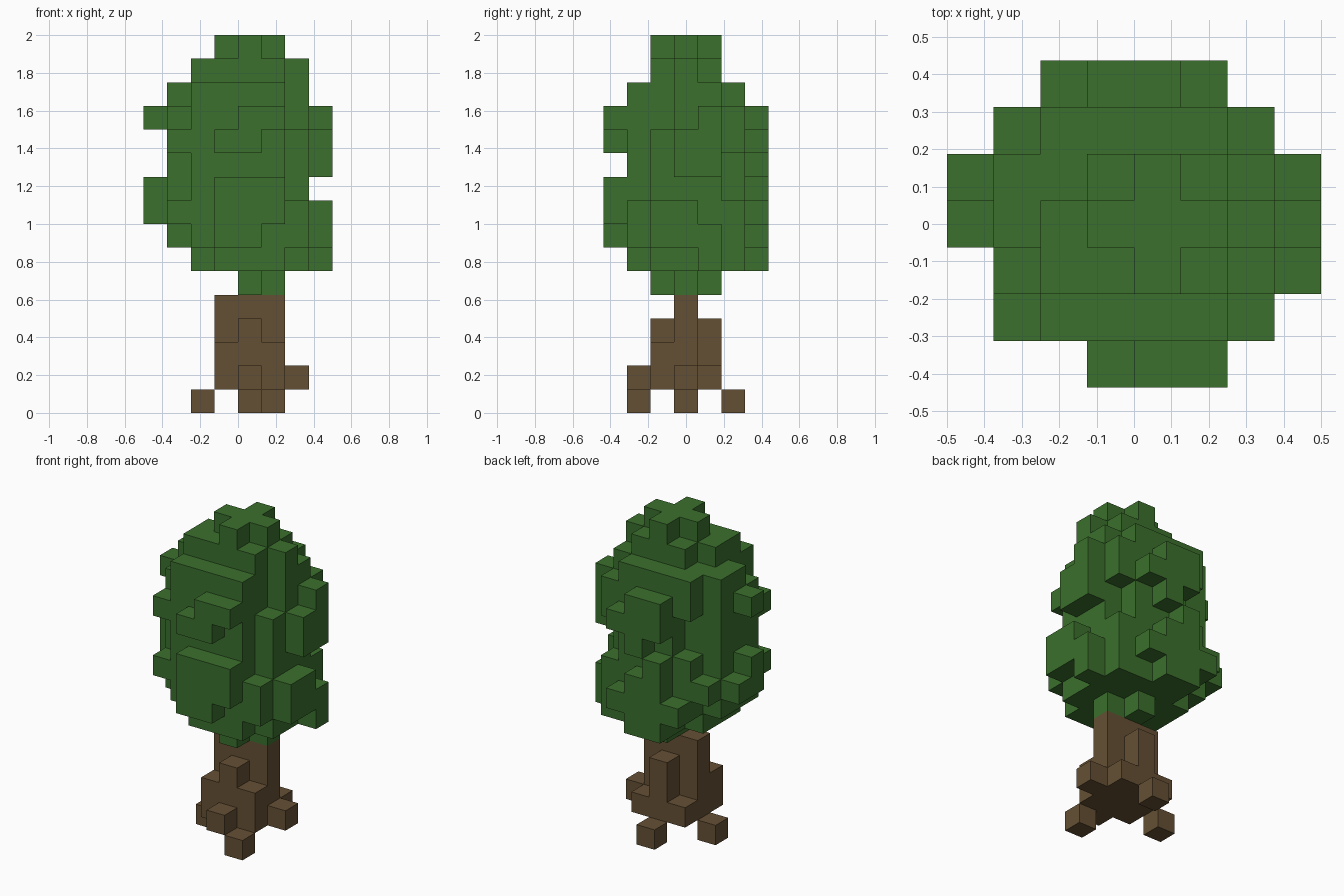
import bpy
import bmesh
from mathutils import Vector

cube = bpy.data.objects.get("Cube")
if cube:
    bpy.data.objects.remove(cube, do_unlink=True)

STEP = 0.125                              # edge of one block
ORIGIN = Vector((-0.5, -0.4375, 0))       # corner of the block grid


def material(name, colour):
    mat = bpy.data.materials.new(name)
    mat.use_nodes = True
    mat.diffuse_color = colour
    mat.node_tree.nodes["Principled BSDF"].inputs["Base Color"].default_value = colour
    return mat


def blocks(*boxes):
    """Fill grid cells from boxes given as inclusive x, y and z ranges."""
    cells = set()
    for xs, ys, zs in boxes:
        cells |= {(x, y, z)
                  for x in range(xs[0], xs[-1] + 1)
                  for y in range(ys[0], ys[-1] + 1)
                  for z in range(zs[0], zs[-1] + 1)}
    return cells


def build(name, cells, solid, mat):
    """Skin the exposed sides of the cells and merge coplanar faces."""
    bm = bmesh.new()
    for cell in cells:
        base = Vector(cell)
        for axis in range(3):
            for side in (0, 1):
                normal = Vector((0, 0, 0))
                normal[axis] = 2 * side - 1
                if tuple(int(c) for c in base + normal) in solid:
                    continue
                u, v = Vector((0, 0, 0)), Vector((0, 0, 0))
                u[(axis + 1) % 3] = v[(axis + 2) % 3] = 1
                corner = base + normal * side
                loop = [corner, corner + u, corner + u + v, corner + v]
                if not side:
                    loop.reverse()
                bm.faces.new([bm.verts.new(ORIGIN + p * STEP) for p in loop])
    bmesh.ops.remove_doubles(bm, verts=bm.verts, dist=STEP / 100)
    bmesh.ops.dissolve_limit(bm, angle_limit=0.01, verts=bm.verts, edges=bm.edges)
    mesh = bpy.data.meshes.new(name)
    bm.to_mesh(mesh)
    bm.free()
    mesh.materials.append(mat)
    obj = bpy.data.objects.new(name, mesh)
    bpy.context.collection.objects.link(obj)
    return obj


# Trunk: a slab with buttresses and a wide foot
trunk = blocks(
    ([3, 5], [3], [1, 4]),
    ([3, 5], [2], [1, 2]),
    ([4], [2, 4], [1, 3]),
    ([3, 5], [4], [1]),
)

# Roots: loose blocks around the foot
roots = blocks(
    ([4], [1], [1]),
    ([6], [3], [1]),
    ([5], [1], [0]),
    ([4], [5], [0]),
    ([2], [3], [0]),
)

# Crown: stacked layers, narrow at the neck and the tip
crown = blocks(
    ([4], [2, 4], [5]), ([4, 5], [3], [5]),
    ([3, 5], [1, 5], [6]), ([2, 6], [2, 4], [6]),
    ([2, 5], [1, 5], [7, 13]),
    ([1, 6], [2, 4], [7, 13]),
    ([2, 5], [2], [14]), ([2, 6], [3], [14]), ([3, 5], [4], [14]),
    ([4], [2, 4], [15]), ([3, 5], [3], [15]),
)
crown -= blocks(([2], [5], [10, 11]), ([1], [2], [13]), ([6], [2], [12, 13]))

# Leaf clumps that stick out on each side
front_clumps = blocks(
    ([4, 5], [0], [12]), ([3, 4], [0], [11]),
    ([3, 5], [0], [8, 9]), ([3, 4], [0], [7]),
    ([1], [1], [11]), ([1], [1], [8]), ([6], [1], [7, 8]),
)
back_clumps = blocks(
    ([3, 4], [6], [12]), ([3, 5], [6], [11]), ([4], [6], [10]),
    ([3], [6], [9]), ([3, 4], [6], [8]),
    ([2, 5], [6], [7]), ([3, 4], [6], [6]),
    ([1], [5], [8]), ([6], [5], [6, 8]), ([6], [5], [11, 12]),
)
left_clumps = blocks(
    ([7], [4], [10, 12]), ([7], [3], [10, 11]),
    ([7], [2, 3], [7, 8]), ([7], [4], [6, 7]),
)
right_clumps = blocks(
    ([0], [3], [12]), ([0], [3], [8, 9]), ([0], [4], [8]),
)

bark = material("brown_bark", (0.13, 0.079, 0.034, 1))
leaf = material("green_leaves", (0.043, 0.162, 0.026, 1))

wood = trunk | roots
leaves = crown | front_clumps | back_clumps | left_clumps | right_clumps
solid = wood | leaves
build("trunk", trunk, solid, bark)
build("roots", roots, solid, bark)
build("leaf_crown", leaves, solid, leaf)
